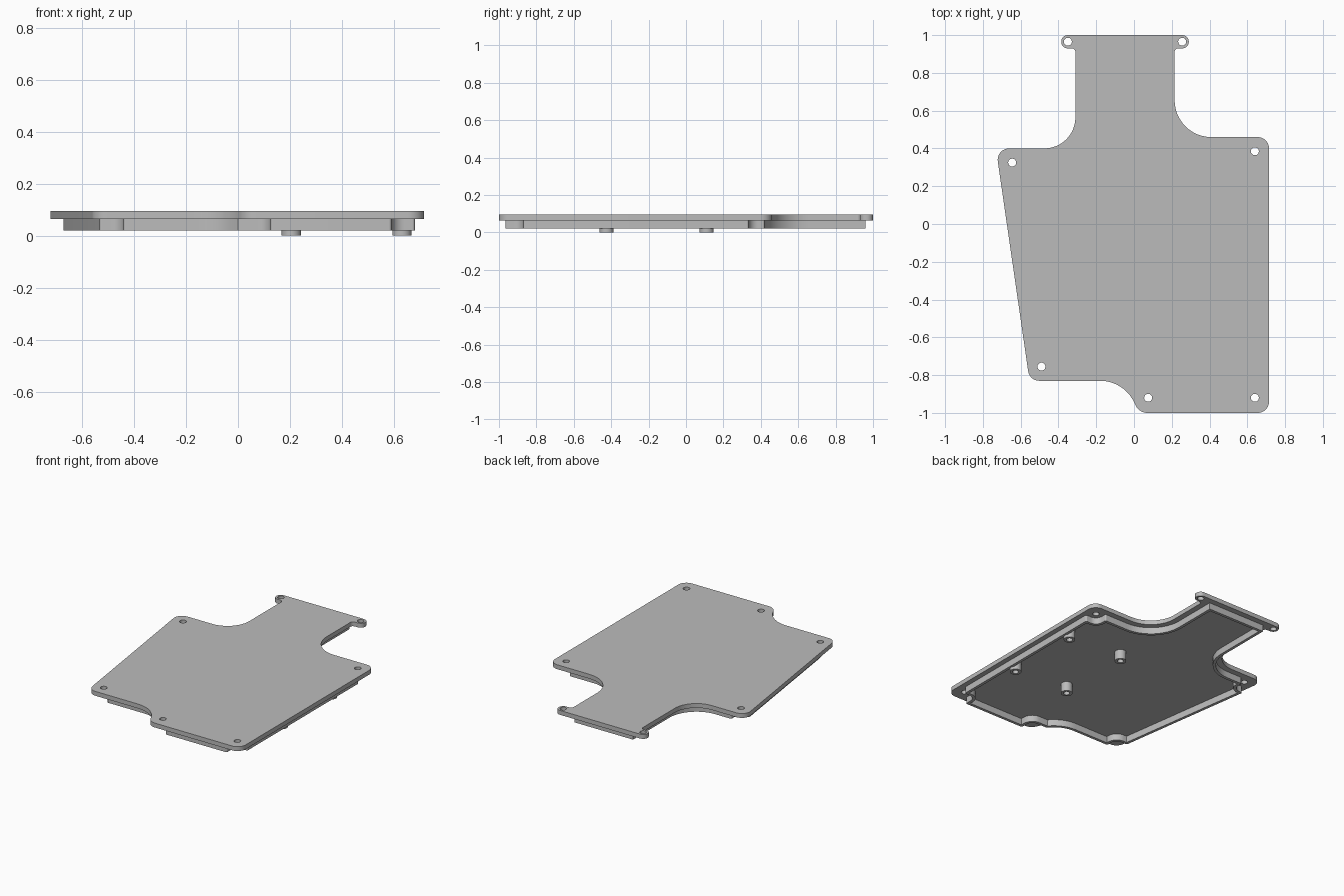
import bpy
import bmesh
from math import cos, sin, pi, tan
from mathutils import Vector

cube = bpy.data.objects.get("Cube")
if cube:
    bpy.data.objects.remove(cube, do_unlink=True)

grey = bpy.data.materials.new("plain grey")
grey.use_nodes = True
grey.diffuse_color = (0.5, 0.5, 0.5, 1)
grey.node_tree.nodes["Principled BSDF"].inputs["Base Color"].default_value = (0.5, 0.5, 0.5, 1)


def circle(x, y, r, n=32):
    return [Vector((x + r * cos(2 * pi * i / n), y + r * sin(2 * pi * i / n))) for i in range(n)]


def neighbours(corners, i):
    """Corner point with unit directions into and out of it, and the signed turn."""
    p = Vector(corners[i][:2])
    a = (p - Vector(corners[i - 1][:2])).normalized()
    b = (Vector(corners[(i + 1) % len(corners)][:2]) - p).normalized()
    return p, a, b, b.angle_signed(a)


def rounded(corners, steps=12):
    """Outline from (x, y, radius) corners, each replaced by a tangent arc."""
    out = []
    for i, c in enumerate(corners):
        p, a, b, turn = neighbours(corners, i)
        r = c[2]
        if r < 0.001:
            out.append(p)
            continue
        side = 1 if a.cross(b) > 0 else -1
        start = p - a * r * tan(abs(turn) / 2)
        normal = Vector((-a.y, a.x)) * side
        for k in range(steps + 1):
            t = abs(turn) * k / steps
            out.append(start + a * r * sin(t) + normal * r * (1 - cos(t)))
    return out


def inset(corners, d):
    """Counter-clockwise corners moved inward by d, with radii kept concentric."""
    out = []
    for i, c in enumerate(corners):
        p, a, b, turn = neighbours(corners, i)
        na, nb = Vector((-a.y, a.x)), Vector((-b.y, b.x))
        q = p + (na + nb) * d / (1 + na.dot(nb))
        r = c[2] - d if a.cross(b) > 0 else c[2] + d
        out.append((q.x, q.y, max(r, 0)))
    return out


def slab(name, loops, z0, z1):
    """Solid with holes: the first loop is the outside, the rest are cut-outs."""
    curve = bpy.data.curves.new(name, "CURVE")
    curve.dimensions = "2D"
    curve.fill_mode = "BOTH"
    curve.extrude = (z1 - z0) / 2
    for loop in loops:
        spline = curve.splines.new("POLY")
        spline.points.add(len(loop) - 1)
        for point, co in zip(spline.points, loop):
            point.co = (co.x, co.y, 0, 1)
        spline.use_cyclic_u = True
    temp = bpy.data.objects.new(name + " curve", curve)
    mesh = bpy.data.meshes.new_from_object(temp)
    bpy.data.objects.remove(temp)
    bpy.data.curves.remove(curve)
    bm = bmesh.new()
    bm.from_mesh(mesh)
    bmesh.ops.remove_doubles(bm, verts=bm.verts, dist=0.0001)
    bmesh.ops.translate(bm, verts=bm.verts, vec=(0, 0, (z0 + z1) / 2))
    bmesh.ops.recalc_face_normals(bm, faces=bm.faces)
    bm.to_mesh(mesh)
    bm.free()
    mesh.materials.clear()
    mesh.materials.append(grey)
    obj = bpy.data.objects.new(name, mesh)
    bpy.context.collection.objects.link(obj)
    bpy.ops.object.select_all(action="DESELECT")
    obj.select_set(True)
    bpy.context.view_layer.objects.active = obj
    bpy.ops.object.shade_smooth_by_angle()
    return obj


# Cover plate with neck, two ears and screw holes
plate = [
    (0.715, -1, 0.06), (0.715, 0.46, 0.06), (0.215, 0.46, 0.195),
    (0.215, 0.93, 0.02), (0.29, 0.93, 0.034), (0.29, 1, 0.034),
    (-0.385, 1, 0.034), (-0.385, 0.93, 0.034), (-0.31, 0.93, 0.02),
    (-0.31, 0.4, 0.165), (-0.731, 0.4, 0.06), (-0.553, -0.83, 0.06),
    (-0.052, -0.83, 0.2), (0.027, -1, 0.07),
]
screws = [(-0.35, 0.965), (0.255, 0.965), (-0.645, 0.325), (0.64, 0.385),
          (-0.49, -0.755), (0.075, -0.92), (0.64, -0.92)]
slab("cover_plate", [rounded(plate)] + [circle(x, y, 0.021) for x, y in screws], 0.065, 0.095)

# Thin rim under the plate, stepping inward around the screws
rim = [
    (0.59, -0.965, 0.01), (0.59, -0.87, 0.05), (0.68, -0.87, 0.01),
    (0.68, 0.335, 0.01), (0.59, 0.335, 0.05), (0.59, 0.42, 0.01),
    (0.175, 0.42, 0.235), (0.175, 0.96, 0), (-0.27, 0.96, 0),
    (-0.27, 0.36, 0.205), (-0.595, 0.36, 0.01), (-0.595, 0.275, 0.05),
    (-0.673, 0.275, 0.01), (-0.531, -0.705, 0.01), (-0.44, -0.705, 0.05),
    (-0.44, -0.79, 0.01), (-0.073, -0.79, 0.2), (0, -0.87, 0),
    (0.125, -0.87, 0.05), (0.125, -0.965, 0.01),
]
slab("rim_wall", [rounded(rim), rounded(inset(rim, 0.02))], 0.02, 0.066)

# Hollow standoffs
for x in (0.205, 0.63):
    for y in (-0.425, 0.11):
        slab("standoff", [circle(x, y, 0.037), circle(x, y, 0.02)], 0, 0.066)
